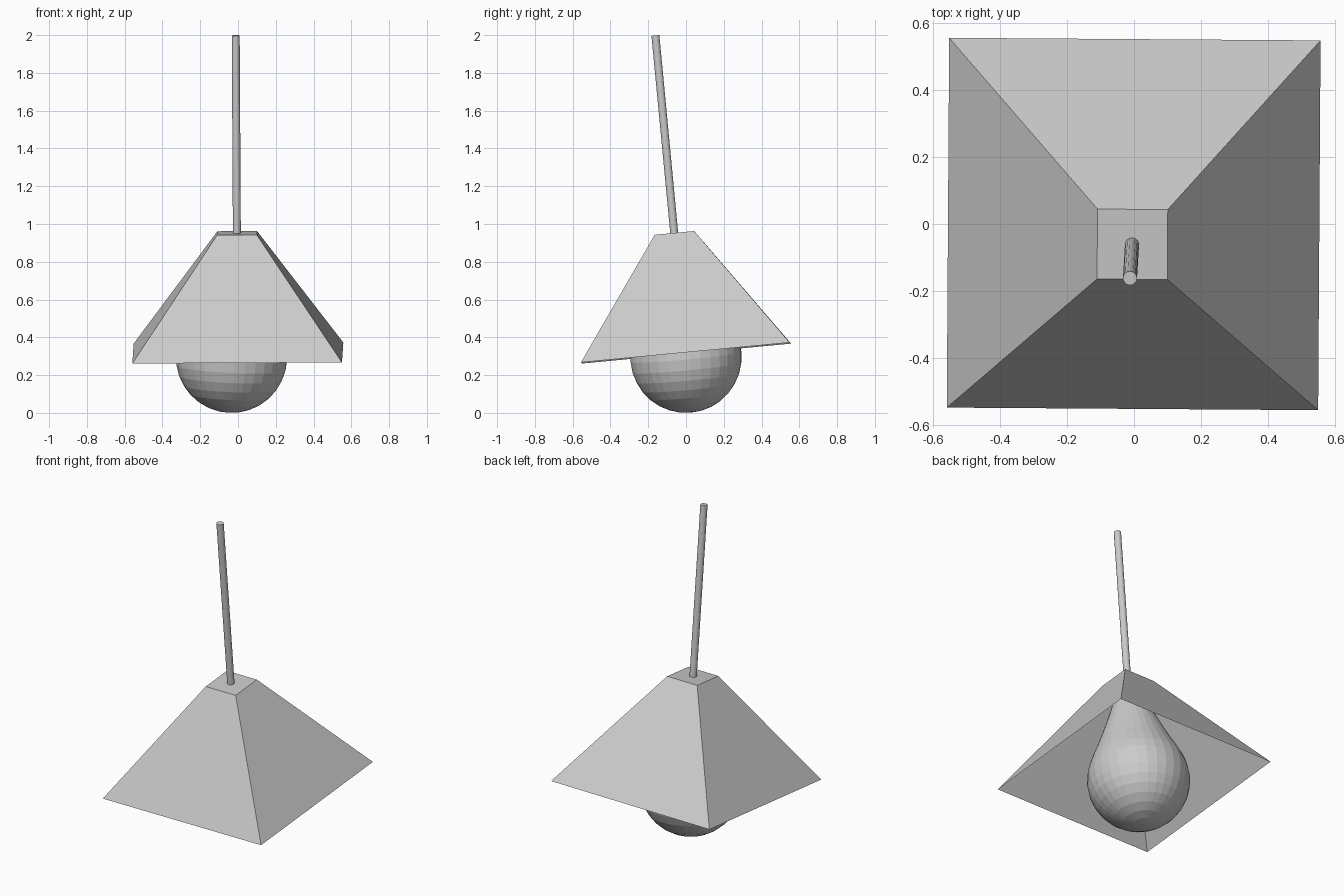
import bpy, bmesh, math
from mathutils import Vector, Matrix

if "Cube" in bpy.data.objects:
    bpy.data.objects.remove(bpy.data.objects["Cube"])

grey = bpy.data.materials.new("plain grey")
grey.diffuse_color = (0.6, 0.6, 0.6, 1)
grey.use_nodes = True
grey.node_tree.nodes["Principled BSDF"].inputs["Base Color"].default_value = grey.diffuse_color


def finish(name, bm, matrix):
    """Turn a bmesh into a named, flat-shaded object."""
    bmesh.ops.recalc_face_normals(bm, faces=bm.faces[:])
    mesh = bpy.data.meshes.new(name)
    bm.to_mesh(mesh)
    bm.free()
    mesh.materials.append(grey)
    obj = bpy.data.objects.new(name, mesh)
    obj.matrix_world = matrix
    bpy.context.collection.objects.link(obj)
    return obj


def along(start, end):
    """Matrix with its origin at start and local z towards end."""
    d = Vector(end) - Vector(start)
    return Matrix.Translation(start) @ d.to_track_quat('Z', 'Y').to_matrix().to_4x4()


def lathe(name, profile, sides, matrix):
    """Revolve (radius, height) points; radius 0 makes a pole."""
    bm = bmesh.new()
    verts = [bm.verts.new((r, 0, z)) for r, z in profile]
    edges = [bm.edges.new(p) for p in zip(verts, verts[1:])]
    bmesh.ops.spin(bm, geom=verts + edges, cent=(0, 0, 0), axis=(0, 0, 1),
                   angle=math.tau, steps=sides)
    bmesh.ops.remove_doubles(bm, verts=bm.verts[:], dist=1e-5)
    return finish(name, bm, matrix)


# Shade: thin four-sided frustum, closed on top and open below, tilted
bm = bmesh.new()
H, LOW, TOP = 0.638, 0.555, 0.105
square = [(-1, -1), (1, -1), (1, 1), (-1, 1)]
low = [bm.verts.new((x * LOW, y * LOW, 0)) for x, y in square]
top = [bm.verts.new((x * TOP, y * TOP, H)) for x, y in square]
bm.faces.new(top)
for i in range(4):
    j = (i + 1) % 4
    bm.faces.new((low[i], low[j], top[j], top[i]))
tilt = (Matrix.Translation((-0.001, 0, 0.317))
        @ Matrix.Rotation(math.radians(-0.4), 4, 'Z')
        @ Matrix.Rotation(math.radians(-0.3), 4, 'Y')
        @ Matrix.Rotation(math.radians(5.45), 4, 'X'))
finish("lamp_shade", bm, tilt)

# Hanging rod
start, end = (-0.006, -0.062, 0.948), (-0.012, -0.162, 1.998)
length = (Vector(end) - Vector(start)).length
lathe("hanging_rod", [(0, 0), (0.021, 0), (0.021, length), (0, length)], 16,
      along(start, end))

# Bulb: round lower half, tapering up to a narrow neck
R = 0.295
bulb = [(R * math.sin(a), -R * math.cos(a))
        for a in (math.pi / 16 * i for i in range(9))]
bulb[0] = (0, -R)
bulb += [(0.289, 0.058), (0.273, 0.113), (0.248, 0.17), (0.217, 0.235),
         (0.178, 0.325), (0.143, 0.41), (0.112, 0.49), (0.092, 0.56),
         (0.082, 0.63), (0, 0.63)]
lathe("light_bulb", bulb, 32, along((-0.034, 0, R), (-0.005, -0.06, 0.95)))
